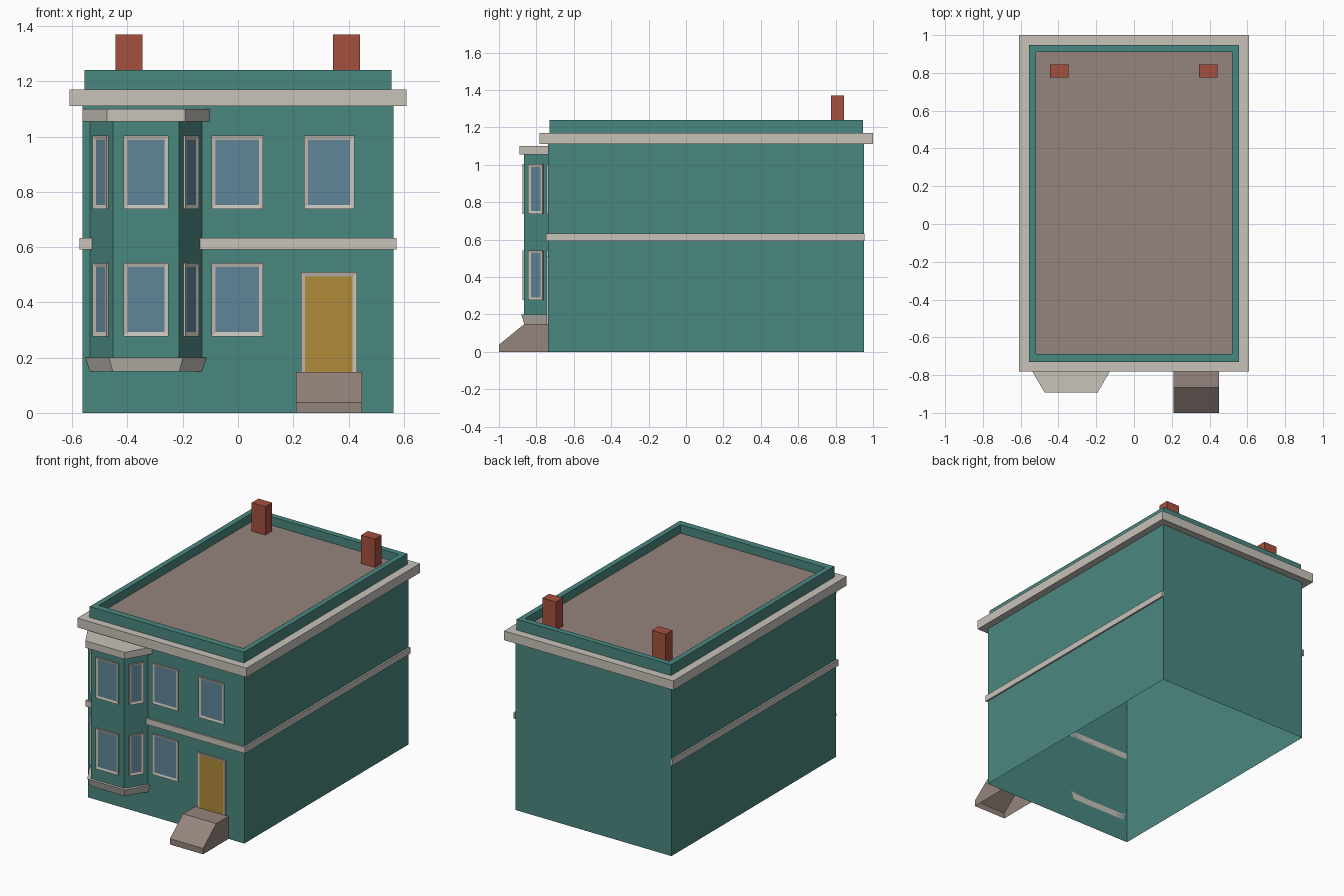
import bpy, bmesh, math
from mathutils import Vector

cube = bpy.data.objects.get("Cube")
if cube:
    bpy.data.objects.remove(cube, do_unlink=True)


def material(name, rgb):
    lin = [((c / 255 + 0.055) / 1.055) ** 2.4 for c in rgb] + [1]
    m = bpy.data.materials.new(name)
    m.use_nodes = True
    m.diffuse_color = lin
    m.node_tree.nodes["Principled BSDF"].inputs["Base Color"].default_value = lin
    return m


TEAL = material("teal_render", (74, 135, 128))
STONE = material("pale_stone", (200, 195, 186))
ROOF = material("brown_stone", (149, 133, 125))
BRICK = material("red_brick", (165, 80, 62))
GLASS = material("blue_glass", (96, 133, 152))
DOOR = material("ochre_door", (177, 138, 58))


def finish(name, bm, *mats):
    bmesh.ops.recalc_face_normals(bm, faces=bm.faces)
    mesh = bpy.data.meshes.new(name)
    bm.to_mesh(mesh)
    bm.free()
    for m in mats:
        mesh.materials.append(m)
    obj = bpy.data.objects.new(name, mesh)
    bpy.context.collection.objects.link(obj)
    return obj


def loft(name, low, high, mat, bottom=True):
    """Solid between two matching outlines of 3D points."""
    bm = bmesh.new()
    a = [bm.verts.new(p) for p in low]
    b = [bm.verts.new(p) for p in high]
    for i in range(len(a)):
        j = (i + 1) % len(a)
        bm.faces.new((a[i], a[j], b[j], b[i]))
    bm.faces.new(b)
    if bottom:
        bm.faces.new(a[::-1])
    return finish(name, bm, mat)


def at(outline, z):
    return [(x, y, z) for x, y in outline]


def rect(x0, x1, y0, y1):
    return [(x0, y0), (x1, y0), (x1, y1), (x0, y1)]


def box(name, x0, x1, y0, y1, z0, z1, mat, bottom=True):
    r = rect(x0, x1, y0, y1)
    return loft(name, at(r, z0), at(r, z1), mat, bottom)


def ring(name, outer, inner, z0, z1, mat):
    """Rectangular frame lying flat, with an open middle."""
    bm = bmesh.new()
    loops = [[bm.verts.new(p) for p in at(o, z)]
             for o, z in ((outer, z0), (outer, z1), (inner, z1), (inner, z0))]
    for k in range(4):
        p, q = loops[k], loops[(k + 1) % 4]
        for i in range(4):
            j = (i + 1) % 4
            bm.faces.new((p[i], p[j], q[j], q[i]))
    return finish(name, bm, mat)


def opening(name, x, y, z0, z1, width, pane, angle=0.0, border=0.021):
    """Raised frame with an inset, slightly sunken pane."""
    bm = bmesh.new()
    w = width / 2
    back = [bm.verts.new(p) for p in ((-w, 0, z0), (w, 0, z0), (w, 0, z1), (-w, 0, z1))]
    front = [bm.verts.new(v.co + Vector((0, -0.008, 0))) for v in back]
    for i in range(4):
        j = (i + 1) % 4
        bm.faces.new((back[i], back[j], front[j], front[i]))
    face = bm.faces.new(front)
    bm.normal_update()
    bmesh.ops.inset_region(bm, faces=[face], thickness=border)
    for v in face.verts:
        v.co.y += 0.004
    face.material_index = 1
    obj = finish(name, bm, STONE, pane)
    obj.location = (x, y, 0)
    obj.rotation_euler.z = angle
    return obj


FRONT, BACK, HALF = -0.738, 0.952, 0.562

# Main walls, open underneath
box("house_walls", -HALF, HALF, FRONT, BACK, 0, 1.15, TEAL, bottom=False)

# Cornice, parapet and flat roof
parapet_in = rect(-0.52, 0.52, -0.687, 0.91)
ring("cornice", rect(-0.609, 0.609, -0.782, 1.0), parapet_in, 1.11, 1.17, STONE)
ring("parapet", rect(-0.555, 0.555, -0.731, 0.947), parapet_in, 1.15, 1.24, TEAL)
box("flat_roof", -0.52, 0.52, -0.687, 0.91, 1.16, 1.185, ROOF)

# Chimneys
for side, x in (("right", -0.395), ("left", 0.393)):
    box(side + "_chimney", x - 0.049, x + 0.049, 0.775, 0.845, 1.18, 1.37, BRICK)

# Belt course on the front and both sides
box("front_belt", -0.573, 0.573, -0.748, FRONT, 0.592, 0.632, STONE)
for side, s in (("right", -1), ("left", 1)):
    x0, x1 = sorted((s * HALF, s * 0.573))
    box(side + "_belt", x0, x1, -0.748, 0.955, 0.592, 0.632, STONE)

# Bay with its flared base and cap
BAY_X = -0.333


def bay_outline(wall_half, front_half, y):
    return [(BAY_X - wall_half, FRONT), (BAY_X - front_half, y),
            (BAY_X + front_half, y), (BAY_X + wall_half, FRONT)]


bay = bay_outline(0.202, 0.12, -0.865)
flare = bay_outline(0.219, 0.134, -0.881)
cap = bay_outline(0.23, 0.141, -0.891)
loft("bay_walls", at(bay, 0.19), at(bay, 1.06), TEAL)
loft("bay_base", at(bay, 0.15), at(flare, 0.2), STONE)
loft("bay_cap", at(cap, 1.055), at(cap, 1.1), STONE)

# Windows on both floors
for floor, z0, z1 in (("lower", 0.277, 0.542), ("upper", 0.738, 1.003)):
    opening(floor + "_middle_window", -0.003, FRONT, z0, z1, 0.186, GLASS)
    for k, place in enumerate(("right", "front", "left")):
        a, b = Vector(bay[k]), Vector(bay[k + 1])
        mid, run = (a + b) / 2, b - a
        opening(f"{floor}_bay_{place}_window", mid.x, mid.y, z0, z1,
                0.162 if place == "front" else 0.092, GLASS, math.atan2(run.y, run.x))
opening("upper_left_window", 0.33, FRONT, 0.738, 1.003, 0.182, GLASS)

# Door, its frame foot hidden behind the step
opening("front_door", 0.329, FRONT, 0.12, 0.509, 0.202, DOOR)

# Entrance step with sloped front, open underneath
bm = bmesh.new()
profile = [(FRONT, 0), (-1.0, 0), (-1.0, 0.038), (-0.865, 0.148), (FRONT, 0.148)]
near, far = [[bm.verts.new((x, y, z)) for y, z in profile] for x in (0.21, 0.449)]
bm.faces.new(near)
bm.faces.new(far[::-1])
for i in range(1, 4):
    bm.faces.new((near[i], near[i + 1], far[i + 1], far[i]))
finish("entrance_step", bm, ROOF)
